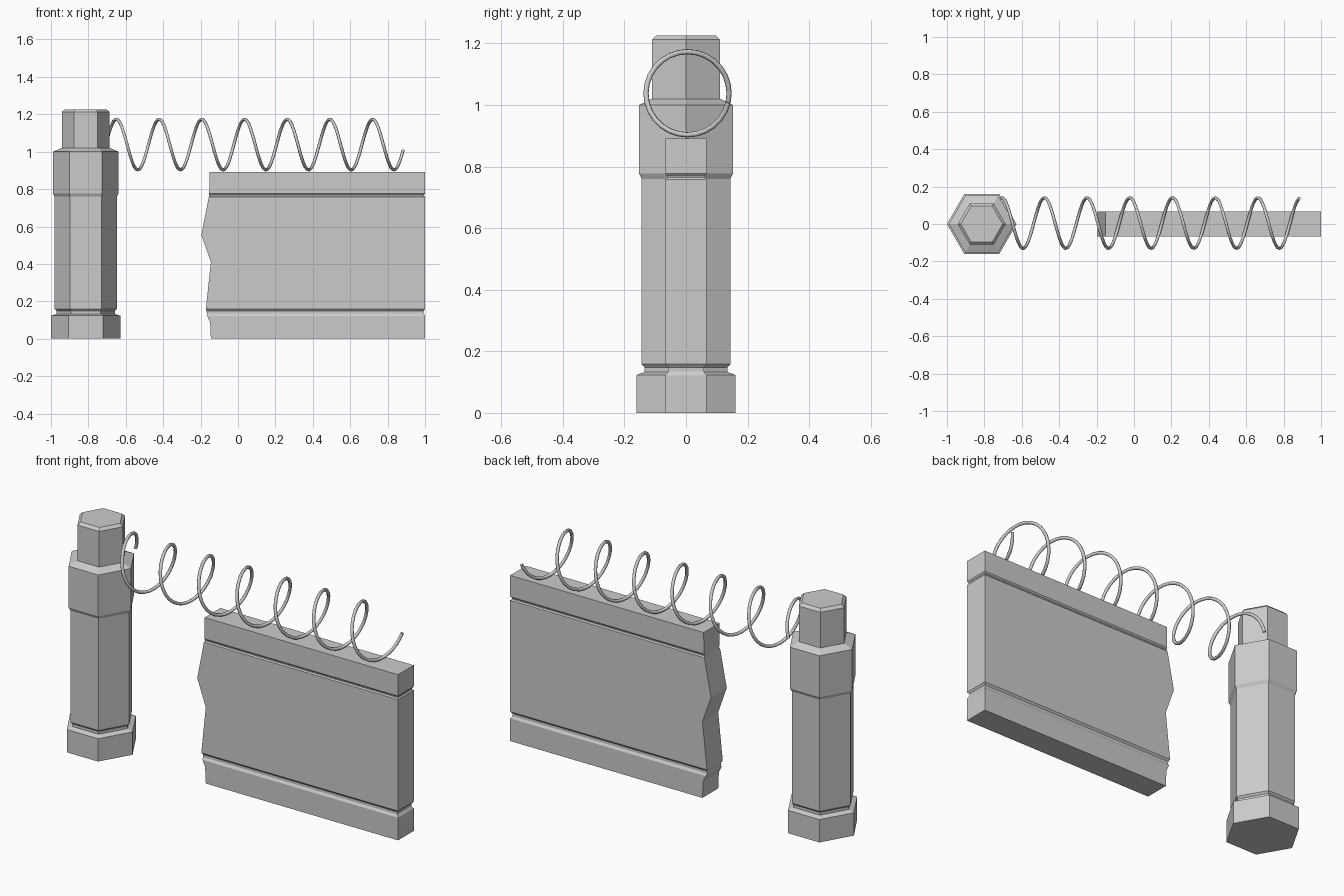
import bpy, bmesh
from math import cos, sin, pi

if "Cube" in bpy.data.objects:
    bpy.data.objects.remove(bpy.data.objects["Cube"])


def loft(name, rings):
    """Skin a stack of equal-length vertex rings and cap both ends."""
    bm = bmesh.new()
    rows = [[bm.verts.new(p) for p in ring] for ring in rings]
    n = len(rows[0])
    for a, b in zip(rows, rows[1:]):
        for i in range(n):
            j = (i + 1) % n
            bm.faces.new((a[i], a[j], b[j], b[i]))
    bm.faces.new(rows[0][::-1])
    bm.faces.new(rows[-1])
    bmesh.ops.recalc_face_normals(bm, faces=bm.faces)
    mesh = bpy.data.meshes.new(name)
    bm.to_mesh(mesh)
    bm.free()
    obj = bpy.data.objects.new(name, mesh)
    bpy.context.collection.objects.link(obj)
    return obj


def hexagon(cx, r, z):
    return [(cx + r * cos(i * pi / 3), r * sin(i * pi / 3), z) for i in range(6)]


def slab(x0, x1, hy, z):
    return [(x0, -hy, z), (x1, -hy, z), (x1, hy, z), (x0, hy, z)]


# Hexagonal post: foot, neck groove, shaft, collar and chamfered tip (radius, z)
post = [(0.186, 0), (0.186, 0.123), (0.156, 0.133), (0.156, 0.148),
        (0.166, 0.158), (0.166, 0.76), (0.176, 0.777), (0.176, 1.0),
        (0.128, 1.02), (0.128, 1.212), (0.112, 1.226)]
loft("hex_post", [hexagon(-0.814, r, z) for r, z in post])

# Wall panel: broken left edge, grooves running under and over the middle (z, left x, inset)
panel = [(0, -0.145, 0), (0.088, -0.149, 0), (0.122, -0.165, 0),
         (0.134, -0.166, 0.008), (0.148, -0.168, 0.008), (0.158, -0.172, 0),
         (0.41, -0.145, 0), (0.555, -0.196, 0), (0.758, -0.156, 0),
         (0.764, -0.155, 0.006), (0.770, -0.155, 0.006), (0.777, -0.154, 0),
         (0.892, -0.152, 0)]
loft("wall_panel", [slab(x, 1 - d, 0.067 - d, z) for z, x, d in panel])

# Coiled wire along the top of the wall
turns, per_turn, pitch, radius = 7, 28, 0.2283, 0.135
curve = bpy.data.curves.new("coil_wire", 'CURVE')
curve.dimensions = '3D'
curve.bevel_depth = 0.0085
curve.bevel_resolution = 2
curve.use_fill_caps = True
spline = curve.splines.new('POLY')
count = turns * per_turn
spline.points.add(count - 1)
for i, p in enumerate(spline.points):
    t = turns * i / count
    a = 2 * pi * t
    p.co = (-0.707 + pitch * t, 0.005 + radius * cos(a), 1.038 + radius * sin(a), 1)
spline.use_smooth = True
bpy.context.collection.objects.link(bpy.data.objects.new("coil_wire", curve))
